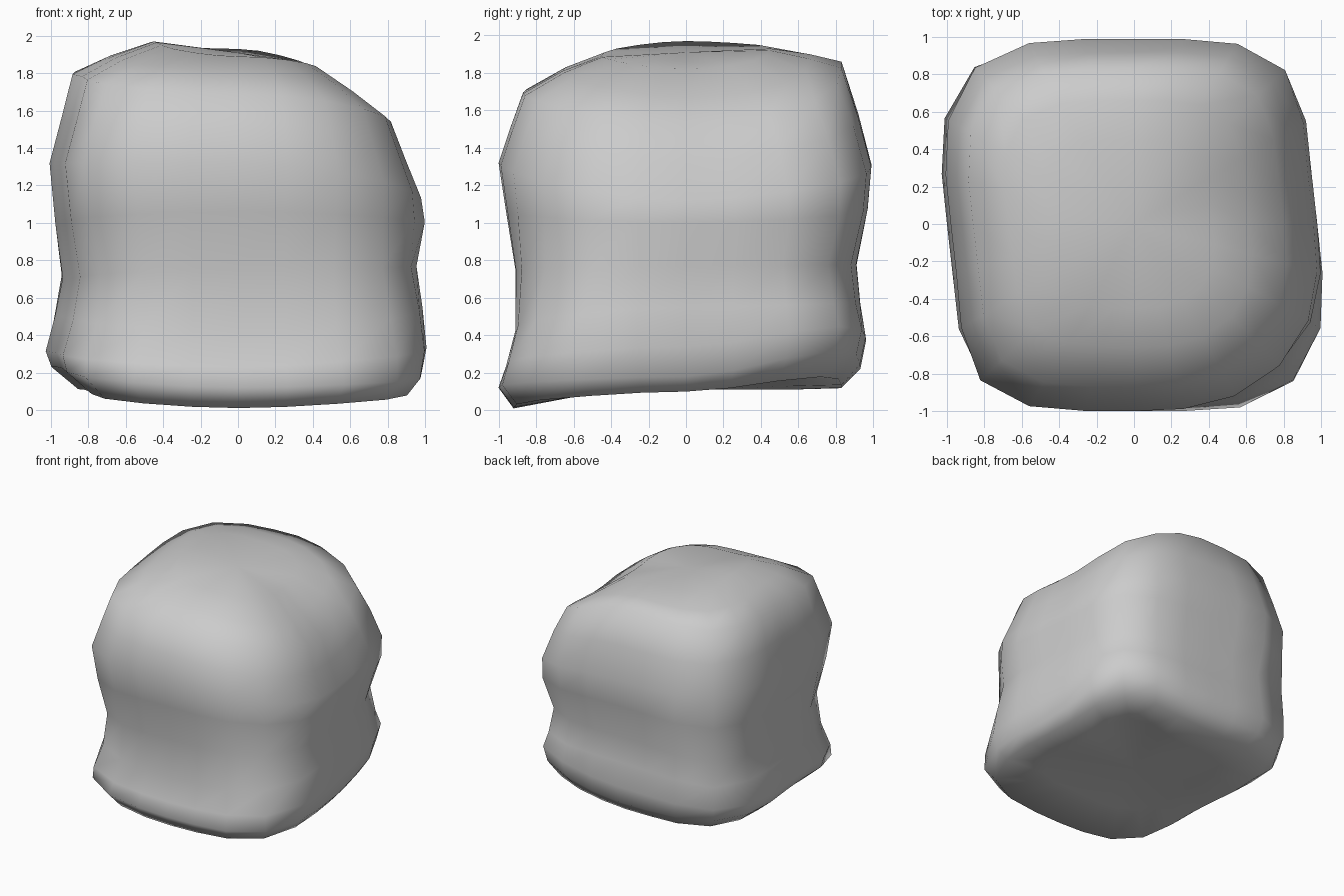
import bpy, bmesh
from math import sin, cos, tau, pi, exp

if "Cube" in bpy.data.objects:
    bpy.data.objects.remove(bpy.data.objects["Cube"])

SEG = 24

# Each ring: (reach, height) on the left, right, front and back
RINGS = [
    ((.55, .11), (.60, .10), (.55, .08), (.55, .11)),    # underside
    ((.83, .11), (.88, .10), (.92, .01), (.83, .12)),    # bottom rim
    ((.97, .23), (.95, .18), (1.0, .12), (.93, .22)),
    ((1.0, .31), (.98, .34), (.96, .23), (.96, .37)),    # lower bulge
    ((.95, .50), (.96, .55), (.91, .42), (.93, .57)),
    ((.91, .70), (.93, .77), (.91, .75), (.91, .78)),    # waist
    ((.95, 1.0), (.98, 1.0), (.96, 1.06), (.97, 1.08)),
    ((.98, 1.32), (.96, 1.12), (1.0, 1.32), (.99, 1.31)),  # upper bulge
    ((.92, 1.55), (.88, 1.32), (.94, 1.50), (.92, 1.58)),
    ((.86, 1.79), (.80, 1.53), (.87, 1.69), (.83, 1.86)),  # shoulder
    ((.67, 1.89), (.62, 1.67), (.66, 1.81), (.66, 1.90)),
    ((.45, 1.97), (.42, 1.82), (.45, 1.89), (.45, 1.93)),  # top plateau
]


def bump(z, centre, width):
    return exp(-((z - centre) / width) ** 2)


def squareness(c, s, z):
    """Superellipse exponent of the corner at this side and height."""
    if c > 0 and s < 0:                       # front right: square below, round above
        return 2.7 + 2 / (1 + exp((z - .7) / .1))
    if c < 0 and s > 0:                       # back left: filled-out waist
        return 4.2 + 3.3 * bump(z, .7, .25)
    return 4.1 - .5 * bump(z, .7, .25) - .6 * bump(z, 1.95, .12)


def ring_points(ring):
    left, right, front, back = ring
    level = sum(side[1] for side in ring) / 4
    for i in range(SEG):
        a = tau * i / SEG
        c, s = cos(a), sin(a)
        xs, ys = (right if c > 0 else left), (back if s > 0 else front)
        e = squareness(c, s, level)
        r = (abs(c / xs[0]) ** e + abs(s / ys[0]) ** e) ** (-1 / e)
        x, y = r * c, r * s
        z = xs[1] * c * c + ys[1] * s * s
        if c > 0 and s > 0:                   # raised lower edge, lowered shoulder
            z += sin(2 * a) ** 2 * (.12 * bump(level, .22, .18) - .05 * bump(level, 1.75, .12))
        # the left and right sides slant slightly in plan
        yield x - .04 * abs(c) * sin(pi * y), y, z


bm = bmesh.new()
loops = [[bm.verts.new(p) for p in ring_points(r)] for r in RINGS]

# Skin the rings
for a, b in zip(loops, loops[1:]):
    for i in range(SEG):
        j = (i + 1) % SEG
        bm.faces.new((a[i], a[j], b[j], b[i]))

# Close the underside and the top
bottom, top = bm.verts.new((0, 0, .11)), bm.verts.new((0, 0, 1.91))
for i in range(SEG):
    j = (i + 1) % SEG
    bm.faces.new((bottom, loops[0][j], loops[0][i]))
    bm.faces.new((top, loops[-1][i], loops[-1][j]))

bmesh.ops.recalc_face_normals(bm, faces=bm.faces)
for f in bm.faces:
    f.smooth = True

mesh = bpy.data.meshes.new("boulder")
bm.to_mesh(mesh)
bm.free()
bpy.context.collection.objects.link(bpy.data.objects.new("boulder", mesh))
